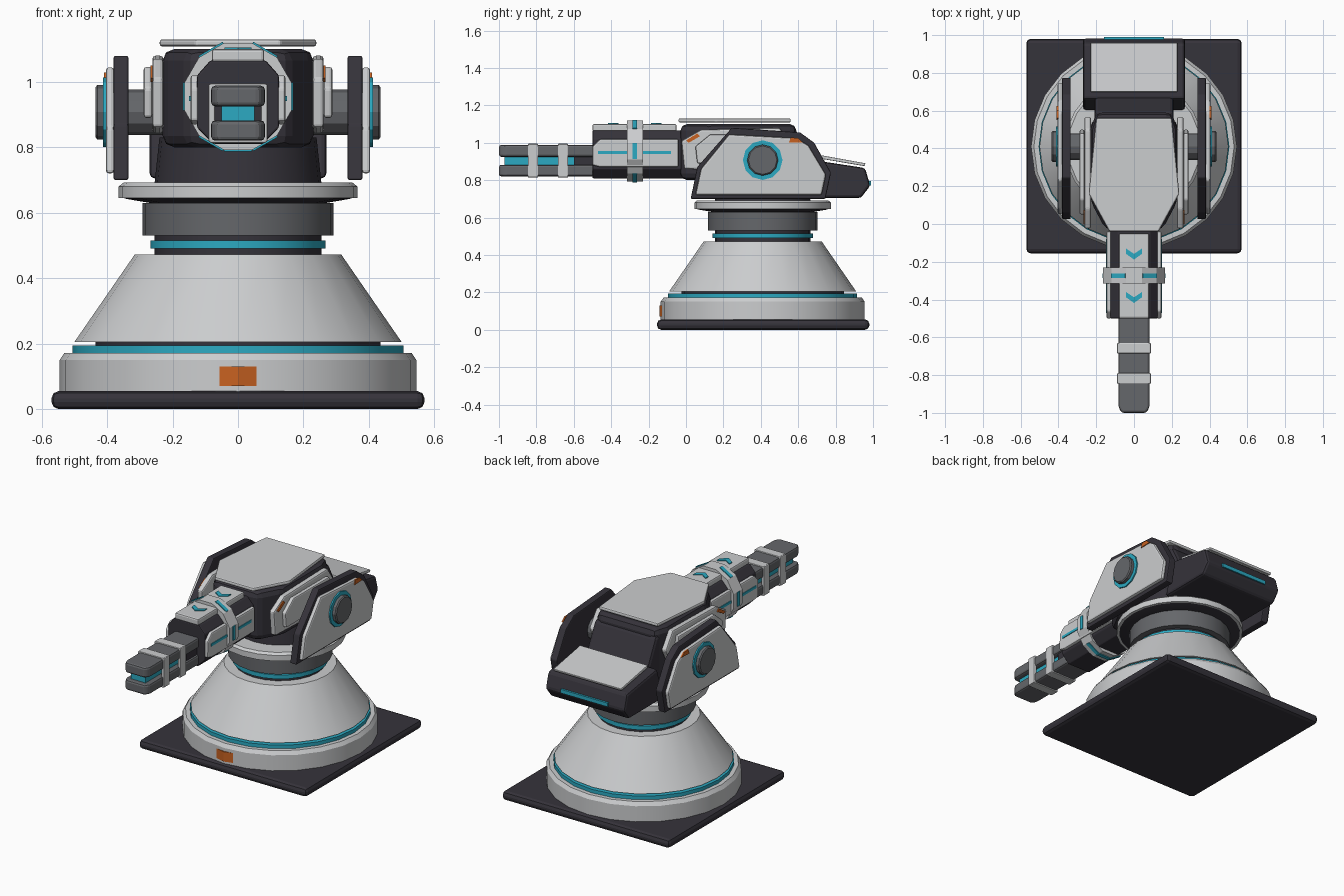
import bpy, bmesh, math
from mathutils import Vector, Matrix

cube = bpy.data.objects.get("Cube")
if cube:
    bpy.data.objects.remove(cube, do_unlink=True)


def material(name, r, g, b):
    m = bpy.data.materials.new(name)
    m.use_nodes = True
    m.diffuse_color = (r, g, b, 1)
    m.node_tree.nodes["Principled BSDF"].inputs["Base Color"].default_value = (r, g, b, 1)
    return m


LIGHT = material("light grey", 0.6, 0.61, 0.62)
DARK = material("charcoal", 0.036, 0.033, 0.043)
MID = material("steel grey", 0.13, 0.135, 0.145)
TEAL = material("teal", 0.025, 0.4, 0.54)
ORANGE = material("orange", 0.57, 0.12, 0.015)

PIVOT_Y = 0.41          # turning axis of the turret
BORE_Z = 0.955          # height of the barrel axis


def place(axis, u, v, w):
    """Put profile coordinates u, v and depth w into space along an axis."""
    return {"x": (w, u, v), "y": (u, w, v), "z": (u, v, w)}[axis]


def finish(bm, name, mat, bevel=0, mirror=False, smooth=False):
    bmesh.ops.recalc_face_normals(bm, faces=bm.faces)
    me = bpy.data.meshes.new(name)
    bm.to_mesh(me)
    bm.free()
    ob = bpy.data.objects.new(name, me)
    bpy.context.collection.objects.link(ob)
    me.materials.append(mat)
    if bevel:
        b = ob.modifiers.new("bevel", "BEVEL")
        b.width, b.segments, b.limit_method = bevel, 2, "ANGLE"
        b.angle_limit = math.radians(25)
    if mirror:
        ob.modifiers.new("mirror", "MIRROR")
    if smooth:
        bpy.ops.object.select_all(action="DESELECT")
        ob.select_set(True)
        bpy.context.view_layer.objects.active = ob
        bpy.ops.object.shade_smooth_by_angle(angle=math.radians(28))
    return ob


def prism(name, axis, pts, lo, hi, mat, bevel=0, mirror=False):
    """Extrude a flat outline along an axis."""
    bm = bmesh.new()
    face = bm.faces.new([bm.verts.new(place(axis, u, v, lo)) for u, v in pts])
    ext = bmesh.ops.extrude_face_region(bm, geom=[face])
    shift = Vector(place(axis, 0, 0, hi - lo))
    for e in ext["geom"]:
        if isinstance(e, bmesh.types.BMVert):
            e.co += shift
    return finish(bm, name, mat, bevel, mirror)


def box(name, x, y, z, mat, bevel=0, mirror=False):
    pts = [(x[0], y[0]), (x[1], y[0]), (x[1], y[1]), (x[0], y[1])]
    return prism(name, "z", pts, z[0], z[1], mat, bevel, mirror)


def lathe(name, axis, centre, profile, mat, sides=24, turn=0, mirror=False, smooth=True):
    """Stack polygon rings given as (radius, depth) and cap both ends."""
    bm = bmesh.new()
    rings = []
    for r, w in profile:
        angles = [turn + math.tau * i / sides for i in range(sides)]
        rings.append([bm.verts.new(place(axis, centre[0] + r * math.cos(a),
                                         centre[1] + r * math.sin(a), w)) for a in angles])
    for a, b in zip(rings, rings[1:]):
        for i in range(sides):
            j = (i + 1) % sides
            bm.faces.new((a[i], a[j], b[j], b[i]))
    bm.faces.new(rings[0])
    bm.faces.new(rings[-1])
    return finish(bm, name, mat, 0, mirror, smooth)


def both(pts):
    """Complete a half outline with its mirror image."""
    return pts + [(-u, v) for u, v in reversed(pts)]


# Base plate and round pedestal
box("base_plate", (-0.57, 0.57), (-0.155, 0.98), (0, 0.055), DARK, 0.022)
pedestal = [
    ("base_drum", [(0.545, 0.05), (0.545, 0.15), (0.53, 0.172)], LIGHT),
    ("base_light_ring", [(0.505, 0.172), (0.505, 0.194)], TEAL),
    ("base_gap", [(0.435, 0.19), (0.435, 0.21)], DARK),
    ("base_cone", [(0.5, 0.205), (0.315, 0.473)], LIGHT),
    ("neck_core", [(0.255, 0.47), (0.255, 0.535)], DARK),
    ("neck_light_ring", [(0.268, 0.49), (0.268, 0.515)], TEAL),
    ("neck_collar", [(0.292, 0.53), (0.292, 0.63)], MID),
    ("turntable_gap", [(0.27, 0.63), (0.34, 0.642), (0.365, 0.65)], DARK),
    ("turntable", [(0.365, 0.645), (0.365, 0.68), (0.35, 0.692)], LIGHT),
    ("turret_foot", [(0.255, 0.69), (0.24, 0.83)], DARK),
]
for name, profile, mat in pedestal:
    lathe(name, "z", (0, PIVOT_Y), profile, mat)
prism("base_marker", "z", [(-0.07, -0.124), (0, -0.142), (0.07, -0.124), (0.07, -0.1), (-0.07, -0.1)],
      0.07, 0.13, ORANGE)

# Turret body, its roof plate and cheek plates
prism("turret_body", "z", both([(0.15, -0.03), (0.23, 0.12), (0.23, 0.5), (0.2, 0.59)]),
      0.8, 1.1, DARK, 0.035)
prism("body_rear", "x", [(0.5, 0.75), (0.5, 1.07), (0.59, 1.06), (0.68, 0.88), (0.68, 0.75)],
      -0.21, 0.21, DARK, 0.02)
prism("roof_plate", "z", both([(0.13, -0.04), (0.24, 0.16), (0.2, 0.56)]), 1.108, 1.13, LIGHT, 0.008)
cheek = [(-0.01, 0.86), (-0.025, 1.01), (0.08, 1.07), (0.5, 1.08), (0.57, 0.98), (0.5, 0.84)]
prism("cheek_plate", "x", cheek, 0.228, 0.262, LIGHT, 0.01, True)
prism("cheek_cover", "x", [(0.06, 0.89), (0.05, 0.98), (0.13, 1.045), (0.48, 1.045), (0.5, 0.89)],
      0.262, 0.288, LIGHT, 0.008, True)
prism("cheek_marker", "x", [(0.0, 1.012), (0.06, 1.05), (0.075, 1.035), (0.015, 1.0)],
      0.26, 0.268, ORANGE, 0, True)

# Rear counterweight
prism("counterweight", "x", [(0.6, 0.705), (0.935, 0.705), (0.985, 0.77), (0.957, 0.865), (0.66, 0.91)],
      -0.27, 0.27, DARK, 0.015)
prism("counterweight_plate", "x", [(0.7, 0.918), (0.955, 0.875), (0.96, 0.89), (0.7, 0.937)],
      -0.23, 0.23, LIGHT, 0.004)
box("rear_light_strip", (-0.16, 0.16), (0.97, 0.99), (0.772, 0.795), TEAL)

# Side shields with pivot hubs
shield = [(0.025, 0.7), (0.06, 0.87), (0.245, 1.08), (0.61, 1.055), (0.685, 1.0), (0.775, 0.84), (0.745, 0.7)]
prism("side_shield", "x", shield, 0.335, 0.38, DARK, 0.006, True)
panel = [(0.05, 0.72), (0.08, 0.86), (0.23, 1.045), (0.59, 1.025), (0.655, 0.985), (0.748, 0.83), (0.725, 0.72)]
prism("shield_panel", "x", panel, 0.378, 0.404, LIGHT, 0.01, True)
prism("shield_marker", "x", [(0.55, 1.0), (0.56, 1.028), (0.6, 1.025), (0.625, 1.002)],
      0.4, 0.409, ORANGE, 0, True)
hub = (PIVOT_Y, 0.907)
lathe("hub_light_ring", "x", hub, [(0.106, 0.4), (0.106, 0.412)], TEAL, 12, 0, True, False)
lathe("hub_cap", "x", hub, [(0.083, 0.4), (0.083, 0.43), (0.076, 0.436)], MID, 12, 0, True, False)
lathe("hub_axle", "x", hub, [(0.07, 0.2), (0.07, 0.34)], MID, 12, 0, True, False)

# Barrel sleeve with light armour panels
prism("barrel_sleeve", "y", both([(0.075, 0.81), (0.125, 0.86), (0.125, 1.02), (0.085, 1.065)]),
      -0.5, 0.0, DARK, 0.006)
box("sleeve_top_plate", (-0.08, 0.08), (-0.5, -0.05), (1.06, 1.1), LIGHT, 0.009)
prism("sleeve_side_plate", "x", [(-0.5, 0.88), (-0.5, 0.98), (-0.46, 1.02), (-0.04, 1.02), (-0.04, 0.87), (-0.46, 0.87)],
      0.12, 0.145, LIGHT, 0.008, True)
box("sleeve_side_stripe", (0.14, 0.149), (-0.47, -0.08), (0.941, 0.957), TEAL, 0, True)
for y in (-0.17, -0.4):
    prism("chevron", "z", [(-0.042, y + 0.04), (0, y + 0.012), (0.042, y + 0.04), (0.042, y + 0.012),
                           (0, y - 0.018), (-0.042, y + 0.012)], 1.098, 1.105, TEAL)

# Collar around the sleeve with light segments
apothem = 0.163
lathe("sleeve_collar", "y", (0, BORE_Z), [(apothem / math.cos(math.pi / 12), w) for w in (-0.315, -0.23)],
      LIGHT, 12, math.pi / 12, False, False)
for degrees in (0, 60, 120, 180, 240, 270, 300):
    seg = box("collar_light", (apothem - 0.01, apothem + 0.005), (-0.285, -0.262), (-0.043, 0.043), TEAL)
    seg.data.transform(Matrix.Translation((0, 0, BORE_Z)) @ Matrix.Rotation(-math.radians(degrees), 4, "Y"))

# Twin prongs, glowing core and clamps
for name, z in (("lower_prong", (0.82, 0.882)), ("upper_prong", (0.925, 0.988))):
    prism(name, "z", both([(0.065, -1.0), (0.082, -0.97), (0.082, -0.48)]), z[0], z[1], MID, 0.012)
box("energy_core", (-0.05, 0.05), (-0.97, -0.59), (0.876, 0.93), TEAL)
box("prong_root", (-0.07, 0.07), (-0.6, -0.48), (0.85, 0.96), DARK)
for y in (-0.845, -0.685):
    for s in (-1, 1):
        # Each clamp is a pair of side straps joined over the prongs
        box("clamp_strap", (min(s * 0.07, s * 0.09), max(s * 0.07, s * 0.09)), (y, y + 0.055),
            (0.815, 0.993), LIGHT, 0.005)
    for z in (0.813, 0.98):
        box("clamp_bridge", (-0.085, 0.085), (y, y + 0.055), (z, z + 0.015), LIGHT, 0.004)
